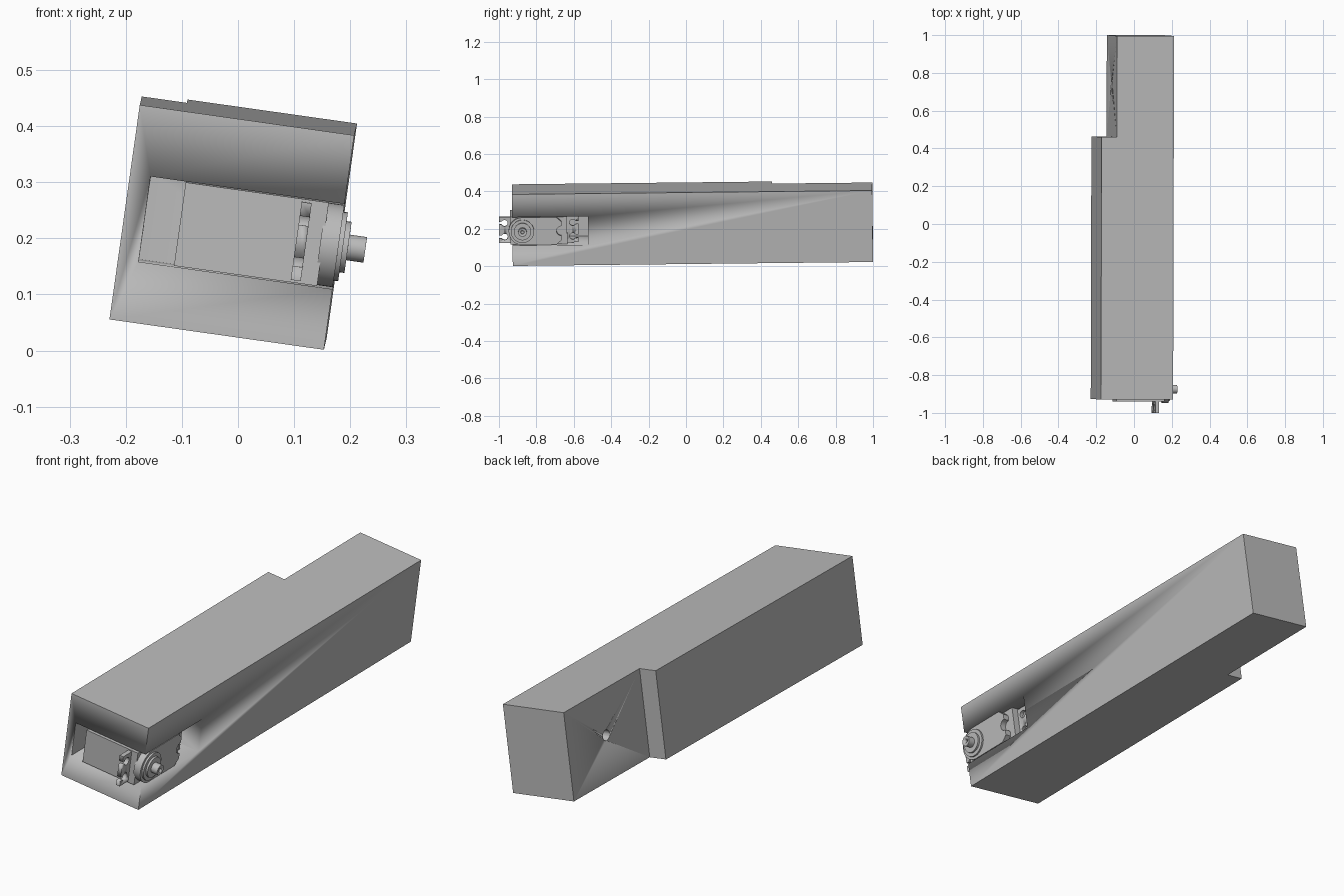
import bpy, bmesh, math
from mathutils import Matrix

if "Cube" in bpy.data.objects:
    bpy.data.objects.remove(bpy.data.objects["Cube"])

# Local frame: x = width, y = length from the front face, z = height; slightly tilted
TILT = (Matrix.Translation((-0.011, -0.928, 0.2195)) @ Matrix.Rotation(-0.0026, 4, 'Z')
        @ Matrix.Rotation(0.0109, 4, 'X') @ Matrix.Rotation(math.radians(8.05), 4, 'Y'))
MID = -0.007     # height of the servo axis
SHAFT_Y = 0.054  # output shaft along the length

grey = bpy.data.materials.new("plain grey")
grey.use_nodes = True
grey.diffuse_color = (0.5, 0.5, 0.5, 1)
grey.node_tree.nodes["Principled BSDF"].inputs["Base Color"].default_value = (0.5, 0.5, 0.5, 1)


def finish(name, bm):
    bmesh.ops.recalc_face_normals(bm, faces=bm.faces)
    mesh = bpy.data.meshes.new(name)
    bm.to_mesh(mesh)
    bm.free()
    mesh.materials.append(grey)
    ob = bpy.data.objects.new(name, mesh)
    bpy.context.collection.objects.link(ob)
    ob.matrix_world = TILT
    bpy.ops.object.select_all(action='DESELECT')
    ob.select_set(True)
    bpy.context.view_layer.objects.active = ob
    bpy.ops.object.shade_smooth_by_angle(angle=math.radians(30))
    return ob


def prism(name, outline, lo, hi, axis):
    """Extrude a 2D outline: (x, y) along z, or (y, z) along x."""
    def place(p, h):
        return (p[0], p[1], h) if axis == 'z' else (h, p[0], p[1])
    bm = bmesh.new()
    face = bm.faces.new([bm.verts.new(place(p, lo)) for p in outline])
    out = bmesh.ops.extrude_face_region(bm, geom=[face])
    verts = [g for g in out["geom"] if isinstance(g, bmesh.types.BMVert)]
    bmesh.ops.translate(bm, vec=place((0, 0), hi - lo), verts=verts)
    return finish(name, bm)


def box(name, x, y, z):
    return prism(name, [(x[0], y[0]), (x[1], y[0]), (x[1], y[1]), (x[0], y[1])], z[0], z[1], 'z')


def arc(cy, cz, r, start, end, n=24):
    angles = [math.radians(start + (end - start) * i / n) for i in range(n + 1)]
    return [(cy + r * math.cos(a), cz + r * math.sin(a)) for a in angles]


def disc(name, y, z, r, x0, x1, n=32):
    return prism(name, arc(y, z, r, 0, 360 - 360 / n, n - 1), x0, x1, 'x')


def cut(target, cutter):
    mod = target.modifiers.new("cut", 'BOOLEAN')
    mod.operation, mod.object, mod.solver = 'DIFFERENCE', cutter, 'EXACT'
    bpy.ops.object.select_all(action='DESELECT')
    bpy.context.view_layer.objects.active = target
    target.select_set(True)
    bpy.ops.object.modifier_apply(modifier=mod.name)
    bpy.data.objects.remove(cutter)


# Beam with a stepped rear end, a servo pocket and a side hole
H = 0.193
beam = prism("beam", [(-H, 0), (H, 0), (H, 1.926), (-0.112, 1.926), (-0.112, 1.39), (-H, 1.39)], -H, H, 'z')
cut(beam, box("pocket_cutter", (-0.156, 0.3), (-0.1, 0.404), (-0.084, 0.0695)))
cut(beam, disc("hole_cutter", 1.662, 0, 0.023, -0.2, 0.0))

# Servo body
box("servo_body", (-0.0925, 0.165), (-0.012, 0.293), (MID - 0.075, MID + 0.075))

# Raised gear case with a rounded front and a scalloped rear edge
R = 0.074
case = arc(SHAFT_Y, MID, R, 90, 270) + [(0.235, MID - R), (0.262, MID - 0.05)]
case += arc(0.262, MID, 0.026, -90, -270, 12) + [(0.262, MID + 0.05), (0.235, MID + R)]
prism("gear_case", case, 0.16, 0.193, 'x')

# Mounting tabs with two open screw slots each
for name, y0, y1, hole in (("front_tab", -0.072, 0.0, -0.042), ("rear_tab", 0.28, 0.353, 0.323)):
    tab = box(name, (0.117, 0.135), (y0, y1), (MID - 0.07, MID + 0.07))
    for side in (-1, 1):
        z = MID + side * 0.037
        cut(tab, disc("screw_cutter", hole, z, 0.017, 0.1, 0.15, 24))
        outer = (y0 - 0.01, hole) if y0 < 0 else (hole, y1 + 0.01)
        cut(tab, box("slot_cutter", (0.1, 0.15), outer, (z - 0.008, z + 0.008)))

# Stepped boss and output shaft with a screw bore
disc("boss_base", SHAFT_Y, MID, 0.062, 0.19, 0.201)
disc("boss_top", SHAFT_Y, MID, 0.046, 0.2, 0.21)
shaft = disc("output_shaft", SHAFT_Y, MID, 0.023, 0.205, 0.241)
cut(shaft, disc("bore_cutter", SHAFT_Y, MID, 0.009, 0.22, 0.26, 16))
